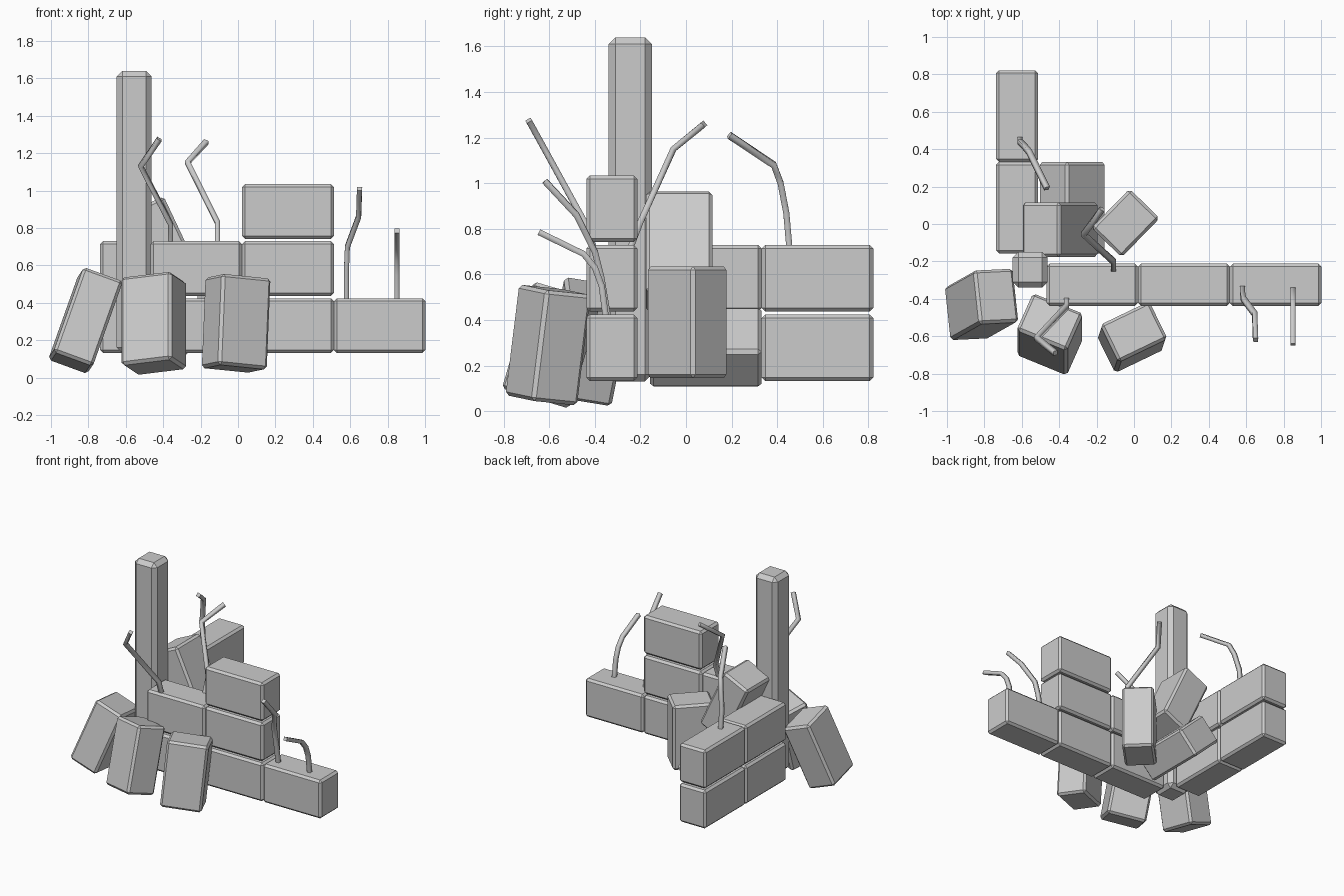
import bpy, bmesh, math
from mathutils import Vector, Matrix

if "Cube" in bpy.data.objects:
    bpy.data.objects.remove(bpy.data.objects["Cube"])

LONG, DEPTH, HIGH = 0.49, 0.225, 0.292


def block(name, centre, size, axes=None, bevel=0.016):
    """Chamfered box; axes = (first, second) direction hints for local x and y."""
    bm = bmesh.new()
    bmesh.ops.create_cube(bm, size=1, matrix=Matrix.Diagonal((*size, 1)))
    bmesh.ops.bevel(bm, geom=bm.edges[:], offset=bevel, segments=1,
                    affect='EDGES', profile=0.5)
    me = bpy.data.meshes.new(name)
    bm.to_mesh(me)
    bm.free()
    ob = bpy.data.objects.new(name, me)
    bpy.context.collection.objects.link(ob)
    rot = Matrix.Identity(3)
    if axes:
        u = Vector(axes[0]).normalized()
        v = Vector(axes[1])
        v = (v - u * v.dot(u)).normalized()
        rot = Matrix((u, v, u.cross(v))).transposed()
    ob.matrix_world = Matrix.Translation(centre) @ rot.to_4x4()
    return ob


def rebar(name, points):
    """Square bent rod."""
    cu = bpy.data.curves.new(name, 'CURVE')
    cu.dimensions = '3D'
    cu.bevel_depth = 0.019
    cu.bevel_resolution = 0
    cu.use_fill_caps = True
    sp = cu.splines.new('POLY')
    sp.points.add(len(points) - 1)
    for p, co in zip(sp.points, points):
        p.co = (*co, 1)
        p.tilt = math.radians(45)
    ob = bpy.data.objects.new(name, cu)
    bpy.context.collection.objects.link(ob)


# front wall: stepped rows along x (row, block columns)
for row, cols in enumerate([(0, 1, 2), (0, 1), (1,)]):
    for c in cols:
        block(f"front_wall_block_{row}_{c}",
              (-0.223 + c * LONG, -0.325, 0.278 + row * 0.305),
              (LONG, DEPTH, HIGH))

# side wall: two full rows along y
for row in range(2):
    for c in range(2):
        block(f"side_wall_block_{row}_{c}",
              (-0.625, 0.087 + c * LONG, 0.278 + row * 0.305),
              (DEPTH, LONG, HIGH))

# corner post
block("corner_post", (-0.555, -0.245, 0.885), (0.187, 0.19, 1.51), bevel=0.03)

# fallen blocks: centre, long axis, wide axis
fallen = [
    ((-0.33, 0.087, 0.28), (0, 1, 0), (0.21, 0, -0.20)),
    ((-0.395, -0.03, 0.70), (0.21, 0, -0.445), (0, 1, 0)),
    ((-0.045, 0.005, 0.39), (0, 0, 1), (0.195, 0.2, 0)),
    ((-0.815, -0.43, 0.305), (0.16, 0.09, 0.45), (0.03, -0.28, 0.045)),
    ((-0.45, -0.59, 0.29), (0, 0.14, 0.47), (0.27, -0.11, 0.035)),
    ((-0.01, -0.605, 0.29), (0.02, 0.06, 0.485), (0.26, 0.125, -0.025)),
]
for i, (centre, u, v) in enumerate(fallen):
    block(f"fallen_block_{i}", centre, (LONG, HIGH, DEPTH), (u, v))

# bent reinforcing rods
rods = [
    [(0.85, -0.35, 0.40), (0.85, -0.37, 0.55), (0.85, -0.40, 0.63),
     (0.85, -0.45, 0.69), (0.85, -0.645, 0.785)],
    [(0.58, -0.34, 0.40), (0.58, -0.37, 0.58), (0.585, -0.40, 0.70),
     (0.645, -0.48, 0.86), (0.65, -0.62, 1.01)],
    [(-0.36, -0.40, 0.70), (-0.36, -0.44, 0.82), (-0.52, -0.61, 1.13),
     (-0.42, -0.69, 1.275)],
    [(-0.11, -0.25, 0.70), (-0.11, -0.20, 0.83), (-0.27, -0.055, 1.15),
     (-0.17, 0.08, 1.26)],
    [(-0.61, 0.455, 0.70), (-0.61, 0.44, 0.87), (-0.585, 0.415, 1.0),
     (-0.56, 0.385, 1.08), (-0.465, 0.19, 1.21)],
]
for i, pts in enumerate(rods):
    rebar(f"bent_rod_{i}", pts)
